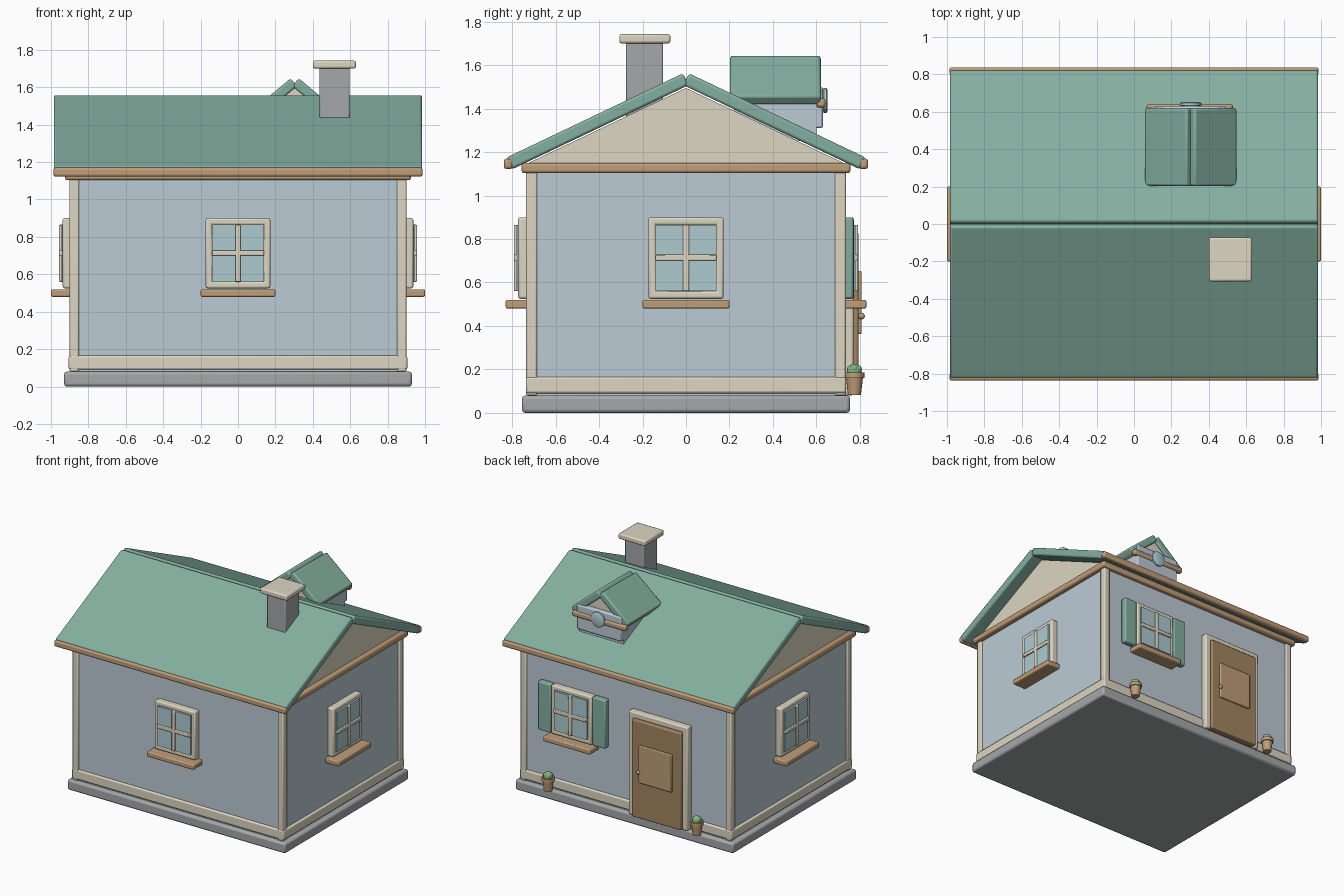
import bpy, bmesh, math
from mathutils import Matrix, Vector

if "Cube" in bpy.data.objects:
    bpy.data.objects.remove(bpy.data.objects["Cube"])


def material(name, r, g, b):
    m = bpy.data.materials.new(name)
    m.diffuse_color = (r, g, b, 1)
    m.use_nodes = True
    m.node_tree.nodes["Principled BSDF"].inputs["Base Color"].default_value = m.diffuse_color
    return m


WALL = material("pale_blue", 0.50, 0.60, 0.66)
CREAM = material("cream", 0.72, 0.67, 0.54)
WOOD = material("wood", 0.52, 0.34, 0.19)
DOOR = material("door_wood", 0.37, 0.24, 0.12)
ROOF = material("roof_green", 0.23, 0.43, 0.35)
GLASS = material("glass", 0.42, 0.60, 0.63)
STONE = material("stone", 0.38, 0.39, 0.40)
LEAF = material("leaf", 0.22, 0.48, 0.22)


def finish(name, bm, mat, bevel=0.0, M=None):
    bmesh.ops.recalc_face_normals(bm, faces=bm.faces)
    me = bpy.data.meshes.new(name)
    bm.to_mesh(me)
    bm.free()
    ob = bpy.data.objects.new(name, me)
    bpy.context.collection.objects.link(ob)
    me.materials.append(mat)
    if M:
        ob.matrix_world = M
    if bevel:
        mod = ob.modifiers.new("soft_edges", 'BEVEL')
        mod.width, mod.segments, mod.limit_method = bevel, 2, 'ANGLE'
    bpy.ops.object.select_all(action='DESELECT')
    ob.select_set(True)
    bpy.context.view_layer.objects.active = ob
    bpy.ops.object.shade_smooth_by_angle(angle=math.radians(35))
    return ob


def box(name, x, y, z, mat, bevel=0.008, M=None):
    bm = bmesh.new()
    size = [b - a for a, b in (x, y, z)]
    mid = [(a + b) / 2 for a, b in (x, y, z)]
    bmesh.ops.create_cube(bm, size=1, matrix=Matrix.Translation(mid) @ Matrix.Diagonal((*size, 1)))
    return finish(name, bm, mat, bevel, M)


def prism(name, pts, y, mat, bevel=0.0, M=None):
    """Extrude an x-z outline along y."""
    bm = bmesh.new()
    f = bm.faces.new([bm.verts.new((px, y[0], pz)) for px, pz in pts])
    new = bmesh.ops.extrude_face_region(bm, geom=[f])["geom"]
    bmesh.ops.translate(bm, vec=(0, y[1] - y[0], 0),
                        verts=[v for v in new if isinstance(v, bmesh.types.BMVert)])
    return finish(name, bm, mat, bevel, M)


def ring(name, x, y, z, w, mat, bevel, M):
    """Rectangular frame with bar width w."""
    bm = bmesh.new()
    loops = []
    for yy, i in ((y[0], 0), (y[1], 0), (y[1], w), (y[0], w)):
        loops.append([bm.verts.new(p) for p in (
            (x[0] + i, yy, z[0] + i), (x[1] - i, yy, z[0] + i),
            (x[1] - i, yy, z[1] - i), (x[0] + i, yy, z[1] - i))])
    for k in range(4):
        a, b = loops[k], loops[(k + 1) % 4]
        for j in range(4):
            n = (j + 1) % 4
            bm.faces.new((a[j], a[n], b[n], b[j]))
    return finish(name, bm, mat, bevel, M)


def lathe(name, profile, mat, M, n=16):
    bm = bmesh.new()
    loops = [[bm.verts.new((r * math.cos(2 * math.pi * i / n), r * math.sin(2 * math.pi * i / n), z))
              for i in range(n)] for r, z in profile]
    for a, b in zip(loops, loops[1:]):
        for i in range(n):
            j = (i + 1) % n
            bm.faces.new((a[i], a[j], b[j], b[i]))
    bm.faces.new(loops[0])
    bm.faces.new(loops[-1])
    return finish(name, bm, mat, 0, M)


def ball(name, c, r, mat):
    bm = bmesh.new()
    bmesh.ops.create_uvsphere(bm, u_segments=14, v_segments=8, radius=r)
    return finish(name, bm, mat, 0, Matrix.Translation(c))


def roof_pair(name, peak, peak_z, angle, thick, length, y, M):
    """Two tilted slabs meeting in a small notch at the ridge."""
    c, s = math.cos(angle), math.sin(angle)
    for side, tag in ((1, "a"), (-1, "b")):
        out, down = Vector((c, -s)) * length, Vector((-s, -c)) * thick
        p = Vector((peak, peak_z))
        pts = [(q.x * side, q.y) for q in (p, p + out, p + out + down, p + down)]
        prism(f"{name}_{tag}", pts, y, ROOF, 0.012, M)


SPIN = Matrix.Rotation(math.pi / 2, 4, 'Z')

# Foundation, walls and trim
box("foundation", (-.93, .93), (-.755, .755), (0, .08), STONE, 0.015)
box("walls", (-.888, .888), (-.722, .722), (.07, 1.12), WALL, 0)
box("baseboard", (-.905, .905), (-.737, .737), (.09, .165), CREAM, 0.01)
for sx in (-1, 1):
    for sy in (-1, 1):
        box("corner_post", sorted((sx * .85, sx * .9)), sorted((sy * .685, sy * .735)), (.08, 1.12), CREAM)
box("top_beam", (-.925, .925), (-.757, .757), (1.103, 1.15), WOOD, 0.012)

# Main roof
prism("gable", [(-.735, 1.145), (.735, 1.145), (0, 1.495)], (-.89, .89), CREAM, 0, SPIN)
roof_pair("roof_slab", .014, 1.562, math.radians(25.5), .06, .9, (-.985, .985), SPIN)
for sy in (-1, 1):
    box("eave_board", (-.987, .987), sorted((sy * .797, sy * .838)), (1.122, 1.17), WOOD, 0.012)

# Chimney
box("chimney", (.437, .597), (-.275, -.105), (1.3, 1.71), STONE)
box("chimney_cap", (.4, .63), (-.307, -.072), (1.7, 1.742), CREAM, 0.01)

# Dormer
D = Matrix.Translation((.303, 0, 0))
box("dormer_wall", (-.19, .19), (.22, .6), (1.25, 1.43), WALL, 0, D)
prism("dormer_gable", [(-.22, 1.42), (.22, 1.42), (0, 1.595)], (.25, .6), CREAM, 0, D)
roof_pair("dormer_roof", .022, 1.648, math.radians(40), .055, .296, (.203, .62), D)
box("dormer_front", (-.19, .19), (.585, .63), (1.31, 1.5), WALL, 0.01, D)
box("dormer_beam", (-.235, .225), (.6, .642), (1.405, 1.447), WOOD, 0.012, D)
lathe("dormer_window", [(.045, 0), (.058, .004), (.058, .016), (.045, .022)], GLASS,
      Matrix.Translation((.303, .63, 1.437)) @ Matrix.Rotation(-math.pi / 2, 4, 'X'), 20)


# Windows, local +y points out of the wall
def window(name, angle, dist, u=0.0):
    M = Matrix.Rotation(angle, 4, 'Z') @ Matrix.Translation((u, dist, 0))
    ring(name + "_frame", (-.173, .173), (-.02, .037), (.525, .9), .035, CREAM, 0.01, M)
    box(name + "_glass", (-.14, .14), (-.02, .045), (.56, .865), GLASS, 0, M)
    box(name + "_upright", (-.014, .014), (.03, .057), (.56, .865), CREAM, 0.005, M)
    box(name + "_crossbar", (-.14, .14), (.03, .057), (.7, .728), CREAM, 0.005, M)
    box(name + "_sill", (-.2, .2), (-.02, .1 if dist > .8 else .095), (.48, .52), WOOD, 0.008, M)
    return M


window("front_window", math.pi, .735)
window("right_window", -math.pi / 2, .9)
window("left_window", math.pi / 2, .9)
M = window("back_window", 0, .735, .44)
for sx in (-1, 1):
    box("shutter", sorted((sx * .178, sx * .288)), (-.015, .035), (.525, .9), ROOF, 0.01, M)

# Door
M = Matrix.Translation((-.3, 0, 0))
prism("door_frame", [(-.253, .08), (-.253, .88), (.253, .88), (.253, .08),
                     (.205, .08), (.205, .832), (-.205, .832), (-.205, .08)], (.715, .772), CREAM, 0.01, M)
box("door", (-.21, .21), (.715, .793), (.083, .832), DOOR, 0.008, M)
box("door_panel", (-.142, .142), (.785, .808), (.363, .652), WOOD, 0.006, M)
ball("door_knob", (-.158, .808, .445), .015, WOOD)

# Flower pots
for x in (-.635, .635):
    lathe("flower_pot", [(.03, .083), (.039, .16), (.046, .16), (.046, .186), (.036, .186), (.034, .176)],
          WOOD, Matrix.Translation((x, .775, 0)))
    ball("plant", (x, .775, .192), .034, LEAF)
    for k in range(5):
        a = 2 * math.pi * k / 5
        ball("leaf_tuft", (x + .02 * math.cos(a), .775 + .02 * math.sin(a), .203), .015, LEAF)
